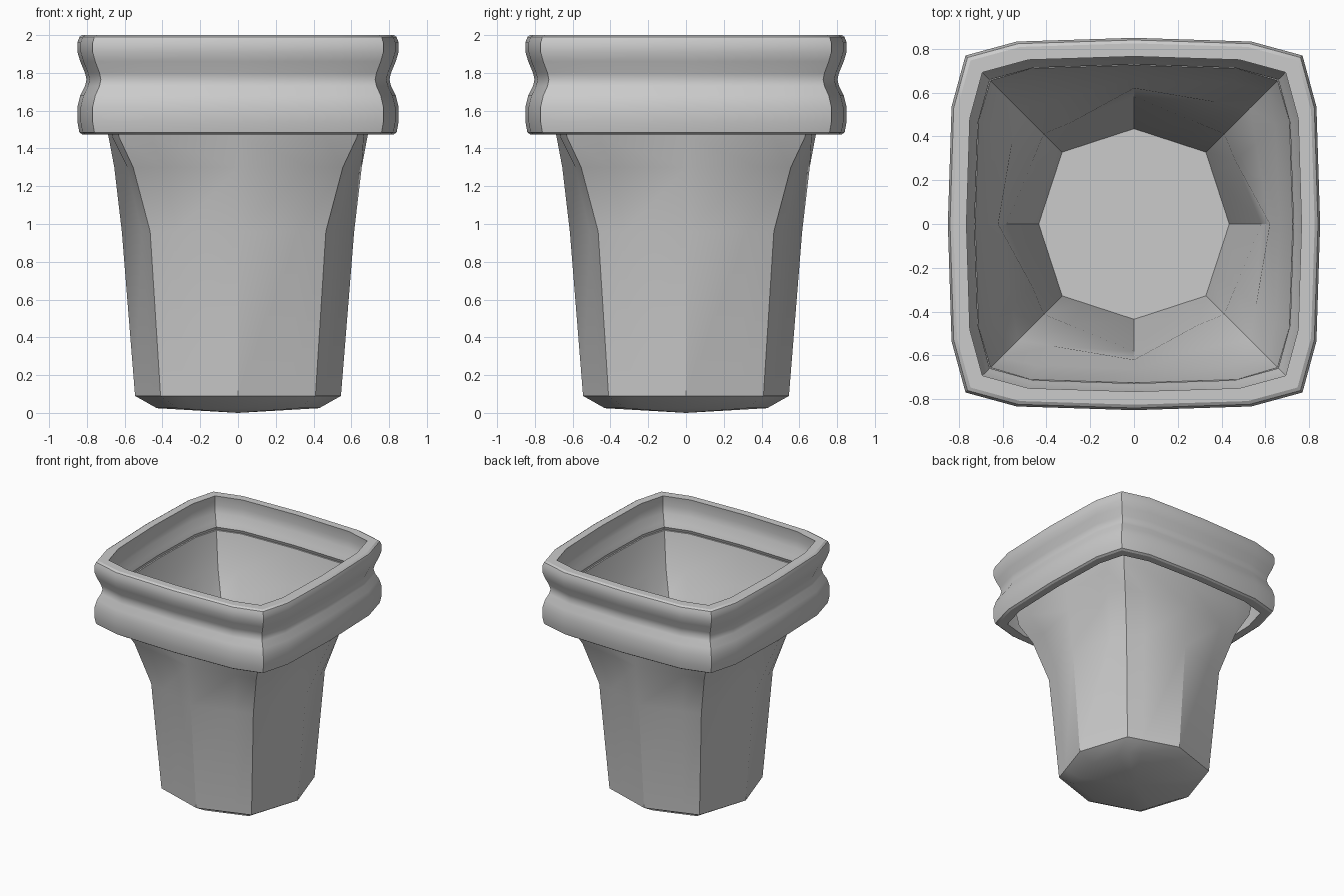
import bpy
import bmesh
import math

cube = bpy.data.objects.get("Cube")
if cube:
    bpy.data.objects.remove(cube, do_unlink=True)


def ring(z, side, corner, q=None):
    """Sixteen-point rounded-square ring; without q the side is straight to the corner."""
    if q is None:
        t = 0.7
        q = (side + (corner - side) * t, corner * t)
    quarter = [(side, 0), q, (corner, corner), (q[1], q[0])]
    points = []
    for turn in range(4):
        c, s = round(math.cos(turn * math.pi / 2)), round(math.sin(turn * math.pi / 2))
        points += [(x * c - y * s, x * s + y * c, z) for x, y in quarter]
    return points


def loft(name, rings, closed=False, split=(), ends=None):
    """Skin the rings; bands listed in split are triangulated with a slanted crease."""
    bm = bmesh.new()
    loops = [[bm.verts.new(p) for p in r] for r in rings]
    pairs = list(zip(loops, loops[1:]))
    if closed:
        pairs.append((loops[-1], loops[0]))
    for band, (a, b) in enumerate(pairs):
        for i in range(len(a)):
            j = (i + 1) % len(a)
            if band in split:
                bm.faces.new((a[i], a[j], b[i]))
                bm.faces.new((a[j], b[j], b[i]))
            else:
                bm.faces.new((a[i], a[j], b[j], b[i]))
    if ends:
        for loop, z in zip((loops[0], loops[-1]), ends):
            centre = bm.verts.new((0, 0, z))
            for i in range(len(loop)):
                bm.faces.new((loop[i], loop[(i + 1) % len(loop)], centre))
    bmesh.ops.recalc_face_normals(bm, faces=bm.faces)
    mesh = bpy.data.meshes.new(name)
    bm.to_mesh(mesh)
    bm.free()
    obj = bpy.data.objects.new(name, mesh)
    bpy.context.collection.objects.link(obj)
    bpy.ops.object.select_all(action='DESELECT')
    obj.select_set(True)
    bpy.context.view_layer.objects.active = obj
    bpy.ops.object.shade_smooth_by_angle(angle=math.radians(30))
    return obj


# Hollow pot: octagonal base flaring to a rounded square, then back down inside
pot_rings = [
    ring(0.025, 0.43, 0.325),
    ring(0.09, 0.545, 0.41),
    ring(0.96, 0.615, 0.465),
    ring(1.30, 0.655, 0.555),
    ring(1.46, 0.685, 0.63, (0.665, 0.46)),
    ring(1.74, 0.74, 0.67, (0.725, 0.48)),
    ring(1.74, 0.725, 0.655, (0.71, 0.47)),
    ring(1.46, 0.665, 0.61, (0.645, 0.45)),
    ring(1.30, 0.62, 0.53),
    ring(0.96, 0.582, 0.412),
    ring(0.10, 0.435, 0.328),
]
loft("pot_body", pot_rings, split=(3,), ends=(0.0, 0.10))

# Thick wavy collar: outer profile going up, inner profile coming down
collar_profile = [
    (0.825, 1.475), (0.84, 1.485), (0.85, 1.54), (0.85, 1.62), (0.835, 1.68),
    (0.81, 1.73), (0.802, 1.765), (0.81, 1.80), (0.835, 1.86), (0.85, 1.91),
    (0.85, 1.96), (0.84, 1.99), (0.825, 2.0),
    (0.765, 2.0), (0.775, 1.92), (0.765, 1.86), (0.74, 1.80), (0.728, 1.765),
    (0.74, 1.73), (0.765, 1.67), (0.775, 1.61), (0.765, 1.475),
]
loft("rim_collar",
     [ring(z, r, r * 0.905, (r * 0.98, r * 0.63)) for r, z in collar_profile],
     closed=True)
